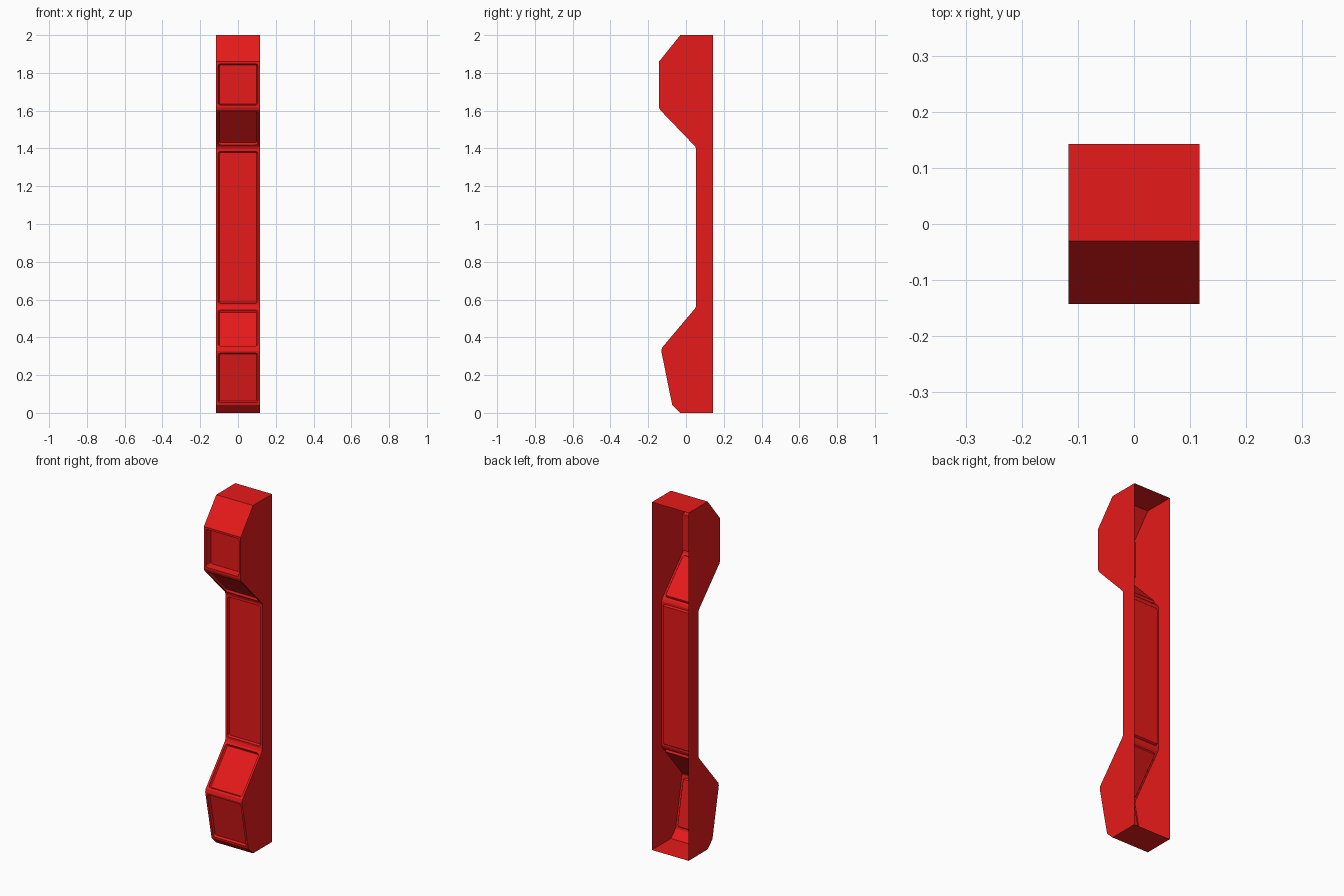
import bpy, bmesh, math
from mathutils import Vector

if "Cube" in bpy.data.objects:
    bpy.data.objects.remove(bpy.data.objects["Cube"])

W = 0.117      # half width
BACK = 0.143   # y of the open back edge
RIM = 0.012    # frame around each panel

# front outline, top to bottom: (y, z, chamfer length)
outline = [(-0.03, 2.0, 0), (-0.143, 1.86, 0), (-0.143, 1.61, 0.008),
           (0.054, 1.405, 0.008), (0.054, 0.56, 0.008), (-0.133, 0.338, 0.01),
           (-0.073, 0.042, 0), (-0.03, 0.0, 0)]
# panel depth for each outline segment (0 = plain)
depths = [0, 0.04, 0.012, 0.012, 0.012, 0.012, 0]

bm = bmesh.new()


def face(pts):
    bm.faces.new([bm.verts.new(p) for p in pts])


def rounded_ring(at, half_u, half_v, radius, depth, n=4):
    ring = []
    for k, (su, sv) in enumerate([(1, 1), (-1, 1), (-1, -1), (1, -1)]):
        for i in range(n + 1):
            a = math.pi / 2 * (k + i / n)
            ring.append(at(su * (half_u - radius) + radius * math.cos(a),
                           sv * (half_v - radius) + radius * math.sin(a), depth))
    return ring


def recessed_panel(a, b, depth, n=4):
    """Strip from a to b with a rounded, sunken panel."""
    mid, d = (a + b) / 2, (b - a).normalized()
    inward = d.cross(Vector((1, 0, 0)))
    if inward.y < 0:
        inward = -inward
    hv = (b - a).length / 2
    at = lambda u, v, w: mid + Vector((u, 0, 0)) + d * v + inward * w
    corners = [at(W, hv, 0), at(-W, hv, 0), at(-W, -hv, 0), at(W, -hv, 0)]
    rings = [rounded_ring(at, W - RIM - i, hv - RIM - i, r, w)
             for i, r, w in [(0, 0.013, 0), (0.003, 0.010, depth * 0.7), (0.006, 0.007, depth)]]
    # flat frame
    first, size = rings[0], 4 * (n + 1)
    for k in range(4):
        s = k * (n + 1)
        for i in range(n):
            face([corners[k], first[s + i], first[s + i + 1]])
        face([corners[k], first[s + n], first[(s + n + 1) % size], corners[(k + 1) % 4]])
    # sunken walls and floor
    for r0, r1 in zip(rings, rings[1:]):
        for i in range(size):
            j = (i + 1) % size
            face([r0[i], r1[i], r1[j], r0[j]])
    face(rings[-1])


# chamfer the outline corners
pts = [Vector((0, y, z)) for y, z, c in outline]
front, segments = [], []
for i, p in enumerate(pts):
    c = outline[i][2]
    if c:
        front += [p + (pts[i - 1] - p).normalized() * c,
                  p + (pts[i + 1] - p).normalized() * c]
        segments.append(0)
    else:
        front.append(p)
    if i < len(depths):
        segments.append(depths[i])

# front strips, plain or with a panel
side = Vector((W, 0, 0))
for a, b, depth in zip(front, front[1:], segments):
    if depth:
        recessed_panel(a, b, depth)
    else:
        face([a - side, b - side, b + side, a + side])

# top, bottom and side walls; the back stays open
top, bottom = Vector((0, BACK, 2)), Vector((0, BACK, 0))
for a, b in [(top, front[0]), (front[-1], bottom)]:
    face([a - side, b - side, b + side, a + side])
for s in (-1, 1):
    face([p + side * s for p in [top] + front + [bottom]])

bmesh.ops.remove_doubles(bm, verts=bm.verts, dist=1e-5)
bmesh.ops.recalc_face_normals(bm, faces=bm.faces)
mesh = bpy.data.meshes.new("handle_shell")
bm.to_mesh(mesh)
bm.free()
shell = bpy.data.objects.new("handle_shell", mesh)
bpy.context.collection.objects.link(shell)

red = bpy.data.materials.new("red")
red.diffuse_color = (0.8, 0.01, 0.01, 1)
red.use_nodes = True
red.node_tree.nodes["Principled BSDF"].inputs["Base Color"].default_value = red.diffuse_color
mesh.materials.append(red)
